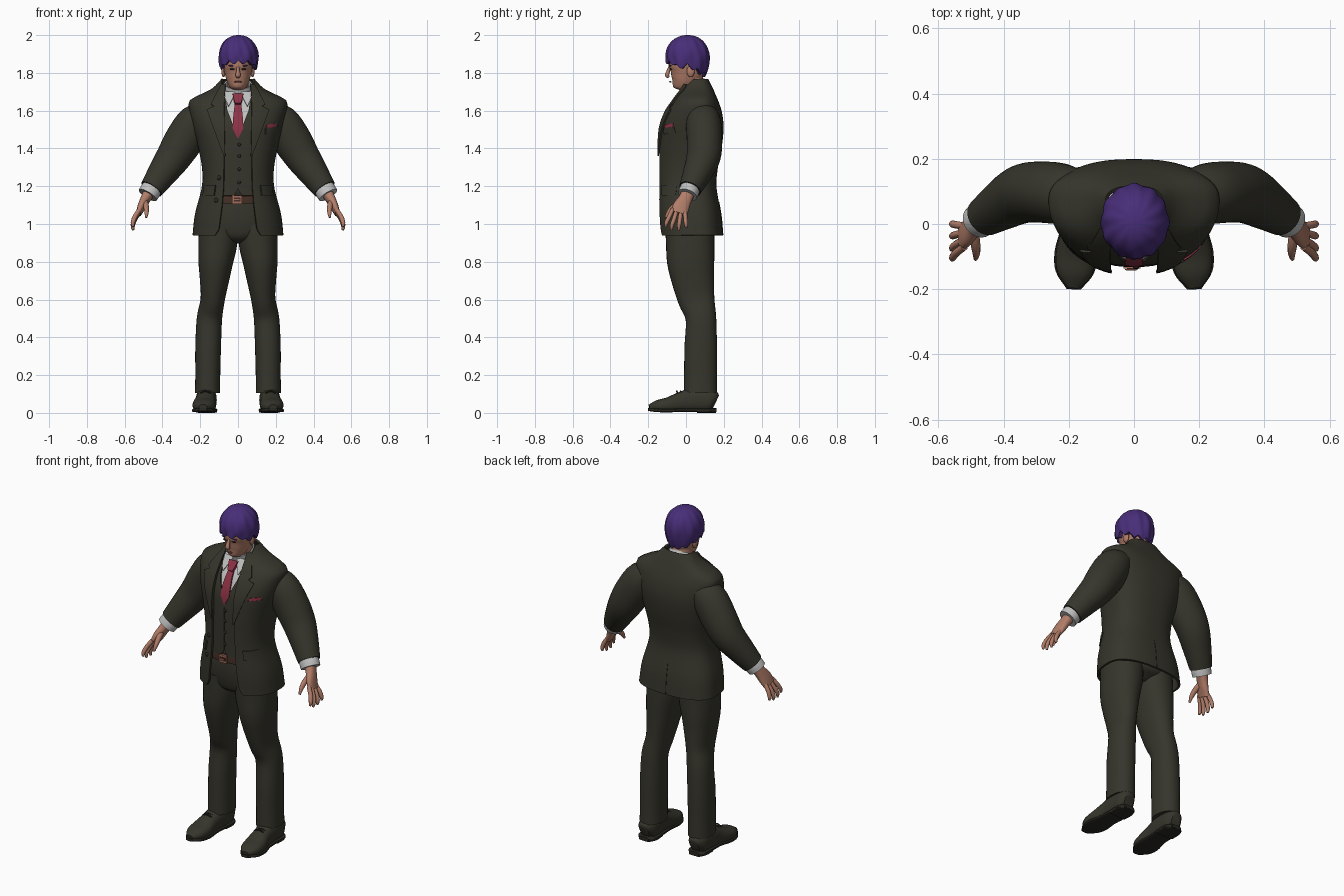
import bpy, bmesh, math
from mathutils import Vector

if "Cube" in bpy.data.objects:
    bpy.data.objects.remove(bpy.data.objects["Cube"])


def mat(name, r, g, b):
    m = bpy.data.materials.new(name)
    m.diffuse_color = (r, g, b, 1)
    m.use_nodes = True
    m.node_tree.nodes["Principled BSDF"].inputs["Base Color"].default_value = m.diffuse_color
    return m


SUIT = mat("dark_olive_suit", .037, .036, .025)
DARK = mat("dark_trim", .022, .021, .016)
HAIR = mat("purple_hair", .065, .027, .19)
SKIN = mat("skin", .44, .205, .14)
LIP = mat("lip", .27, .10, .08)
SHIRT = mat("pale_grey_shirt", .52, .53, .52)
TIE = mat("crimson_tie", .27, .032, .06)
BELT = mat("brown_belt", .06, .028, .02)
BUCKLE = mat("copper_buckle", .36, .15, .10)


def make(name, bm, m, mirror=False, thick=0):
    bmesh.ops.recalc_face_normals(bm, faces=bm.faces)
    me = bpy.data.meshes.new(name)
    bm.to_mesh(me)
    bm.free()
    me.materials.append(m)
    ob = bpy.data.objects.new(name, me)
    bpy.context.collection.objects.link(ob)
    if thick:
        s = ob.modifiers.new("thick", 'SOLIDIFY')
        s.thickness, s.offset = thick, 0
    if mirror:
        ob.modifiers.new("mirror", 'MIRROR').use_mirror_merge = False
    return ob


def skin_rows(bm, rows, closed, caps):
    vs = [[bm.verts.new(p) for p in r] for r in rows]
    n = len(vs[0])
    for a, b in zip(vs, vs[1:]):
        for i in range(n if closed else n - 1):
            j = (i + 1) % n
            bm.faces.new((a[i], a[j], b[j], b[i]))
    if caps:
        bm.faces.new(vs[0])
        bm.faces.new(vs[-1])


def sample(keys, rows, t):
    # smooth interpolation through table rows
    n = len(keys)
    t = min(max(t, keys[0]), keys[-1])
    i = 0
    while i < n - 2 and t > keys[i + 1]:
        i += 1

    def slope(k, c):
        a, b = max(k - 1, 0), min(k + 1, n - 1)
        return (rows[b][c] - rows[a][c]) / (keys[b] - keys[a])
    h = keys[i + 1] - keys[i]
    u = (t - keys[i]) / h
    return [rows[i][c] * (2*u**3 - 3*u*u + 1) + slope(i, c) * h * (u**3 - 2*u*u + u)
            + rows[i+1][c] * (3*u*u - 2*u**3) + slope(i+1, c) * h * (u**3 - u*u)
            for c in range(len(rows[0]))]


def lerp(table, z):
    for (z0, *a), (z1, *b) in zip(table, table[1:]):
        if z <= z1:
            u = max(0, (z - z0) / (z1 - z0))
            return [p + (q - p) * u for p, q in zip(a, b)]
    return list(table[-1][1:])


def spow(v, e):
    return math.copysign(abs(v) ** e, v)


def tube(name, pts, m, hint=(1, 0, 0), n=2.0, sides=24, step=4, mirror=False, floor=None, caps=True, thick=0):
    # pts: x, y, z, radius along hint, radius across
    keys = list(range(len(pts)))
    S = [sample(keys, pts, i / step) for i in range((len(pts) - 1) * step + 1)]
    rows = []
    for i, s in enumerate(S):
        t = (Vector(S[min(i + 1, len(S) - 1)][:3]) - Vector(S[max(i - 1, 0)][:3])).normalized()
        a = Vector(hint)
        a = (a - t * a.dot(t)).normalized()
        b = t.cross(a)
        row = []
        for k in range(sides):
            q = 2 * math.pi * k / sides
            p = Vector(s[:3]) + a * s[3] * spow(math.cos(q), 2/n) + b * s[4] * spow(math.sin(q), 2/n)
            if floor is not None:
                p.z = max(p.z, floor)
            row.append(p)
        rows.append(row)
    bm = bmesh.new()
    skin_rows(bm, rows, True, caps)
    return make(name, bm, m, mirror, thick)


# torso sections: z, half width, front y, back y
BODY = [(.94, .235, -.137, .19), (1.05, .222, -.142, .18), (1.2, .185, -.142, .155), (1.3, .185, -.142, .163),
        (1.42, .208, -.14, .185), (1.52, .235, -.13, .193), (1.6, .252, -.098, .182), (1.655, .248, -.06, .163),
        (1.685, .185, -.04, .15), (1.715, .13, -.02, .138), (1.765, .083, .005, .112)]
BZ = [r[0] for r in BODY]
N = 2.5


def section(z, inset=0):
    _, hx, yf, yb = sample(BZ, BODY, z)
    return hx - inset, yf + inset, yb - inset, yf + .6 * (yb - yf)


def shell(name, z0, z1, m, inset=0, gap=None, thick=0, rows=44, cols=72):
    # torso layer, with a front opening of half width gap(z)
    out = []
    for i in range(rows + 1):
        z = z0 + (z1 - z0) * i / rows
        hx, yf, yb, cy = section(z, inset)
        g = min(lerp(gap, z)[0], .97 * hx) if gap else 0
        a0 = math.asin((g / hx) ** (N / 2))
        row = []
        for k in range(cols + (1 if gap else 0)):
            a = a0 + (2 * math.pi - 2 * a0) * k / cols
            c = math.cos(a)
            d = cy - yf if c > 0 else yb - cy
            row.append((hx * spow(math.sin(a), 2/N), cy - d * spow(c, 2/N), z))
        out.append(row)
    bm = bmesh.new()
    skin_rows(bm, out, not gap, not gap)
    return make(name, bm, m, thick=thick)


def surf(x, z, off, back=False):
    hx, yf, yb, cy = section(z)
    f = max(0, 1 - min(1, abs(x) / hx) ** N) ** (1 / N)
    return cy + (yb - cy) * f + off if back else cy - (cy - yf) * f - off


def patch(name, table, m, off=.008, thick=.008, mirror=False, back=False, tilt=0, fine=5):
    # cloth piece draped over the torso; table: z, x0, x1 from low to high
    rows = []
    for (z0, *a), (z1, *b) in zip(table, table[1:]):
        for i in range(fine):
            u = i / fine
            rows.append((z0 + (z1 - z0) * u, a[0] + (b[0] - a[0]) * u, a[1] + (b[1] - a[1]) * u))
    rows.append(table[-1])
    grid = []
    for z, x0, x1 in rows:
        r = []
        for k in range(7):
            x = x0 + (x1 - x0) * k / 6
            zz = z + tilt * (x - x0)
            r.append((x, surf(x, zz, off, back), zz))
        grid.append(r)
    bm = bmesh.new()
    skin_rows(bm, grid, False, False)
    return make(name, bm, m, mirror, thick)


def ball(name, c, r, m, mirror=False, seg=16):
    bm = bmesh.new()
    bmesh.ops.create_uvsphere(bm, u_segments=seg, v_segments=seg // 2, radius=1)
    for v in bm.verts:
        v.co = Vector((c[i] + v.co[i] * r[i] for i in range(3)))
    return make(name, bm, m, mirror)


# jacket, waistcoat, shirt
shell("jacket", .94, 1.765, SUIT, 0,
      [(.94, .12), (.97, .10), (1.1, .083), (1.2, .075), (1.4, .072), (1.6, .075), (1.69, .075), (1.72, .085), (1.77, .085)], .012)
shell("waistcoat", 1.15, 1.67, SUIT, .014,
      [(1.15, .022), (1.18, .001), (1.46, .001), (1.6, .056), (1.68, .068)], .008)
shell("shirt", 1.3, 1.72, SHIRT, .022)
tube("shirt_collar", [(0, .055, 1.685, .078, .074), (0, .043, 1.715, .074, .07), (0, .031, 1.742, .07, .067)],
     SHIRT, caps=False, thick=.008, sides=32)
patch("collar_point", [(1.625, .048, .052), (1.66, .03, .066), (1.70, .012, .074)], SHIRT, -.008, .006, True)
patch("lapel", [(1.36, .068, .074), (1.45, .07, .108), (1.605, .073, .165), (1.622, .073, .128),
                (1.635, .073, .143), (1.69, .07, .115), (1.74, .065, .085)], SUIT, .012, .008, True)
patch("jacket_vent", [(.942, -.003, .003), (1.12, -.002, .002)], DARK, .006, .004, back=True)
patch("hip_pocket_flap", [(1.15, .125, .184), (1.205, .118, .176)], SUIT, .011, .01, True)
patch("breast_pocket", [(1.475, .145, .205), (1.508, .145, .205)], SUIT, .009, .008, tilt=.12)
patch("pocket_square", [(1.506, .15, .2), (1.526, .152, .203)], TIE, .008, .008, tilt=.12)

# tie
patch("tie_blade", [(1.455, -.002, .002), (1.505, -.028, .028), (1.57, -.025, .025), (1.66, -.014, .014)], TIE, -.011, .009)
patch("tie_knot", [(1.635, -.015, .015), (1.655, -.022, .022), (1.685, -.028, .028)], TIE, -.003, .018)

# buttons
for i, z in enumerate((1.22, 1.29, 1.36, 1.42)):
    ball("waistcoat_button_%d" % i, (.006, surf(0, z, -.008), z), (.009, .005, .009), DARK)
for i, (x, z) in enumerate(((.1, 1.245), (.115, 1.125))):
    ball("jacket_button_%d" % i, (-x, surf(x, z, .007), z), (.012, .006, .012), DARK)

# belt and buckle
shell("belt", 1.112, 1.146, BELT, .018, thick=.01, rows=2)
patch("buckle", [(1.106, -.032, .02), (1.152, -.032, .02)], BUCKLE, -.009, .008)
patch("buckle_centre", [(1.118, -.022, .012), (1.14, -.022, .012)], BELT, -.004, .004)
patch("buckle_prong", [(1.126, -.028, .008), (1.132, -.028, .008)], BUCKLE, -.002, .004)

# trousers
tube("trouser_hips", [(0, .03, .905, .04, .06), (0, .026, .935, .12, .115), (0, .023, .98, .195, .13),
                      (0, .018, 1.06, .195, .135), (0, .012, 1.16, .165, .125)], SUIT, n=2.3, sides=40)
tube("trouser_leg", [(.103, .02, 1.0, .102, .13), (.107, .022, .9, .103, .128), (.118, .025, .8, .092, .125),
                     (.125, .037, .7, .077, .112), (.134, .055, .6, .064, .097), (.151, .079, .5, .067, .081),
                     (.158, .078, .35, .068, .086), (.16, .077, .2, .066, .087), (.161, .077, .105, .067, .088)],
     SUIT, n=2.2, sides=32, mirror=True)

# shoes
tube("shoe", [(.167, .157, .055, .03, .04), (.167, .13, .065, .052, .06), (.168, .05, .068, .055, .066),
              (.172, -.02, .058, .053, .056), (.178, -.09, .042, .062, .042), (.182, -.15, .036, .054, .032),
              (.185, -.194, .028, .022, .016)], SUIT, n=2.4, mirror=True, floor=.014)
tube("sole", [(.167, .162, .015, .03, .01), (.167, .13, .015, .056, .01), (.168, .05, .015, .056, .01),
              (.172, -.02, .015, .055, .01), (.178, -.09, .013, .066, .01), (.182, -.15, .014, .058, .01),
              (.185, -.2, .018, .022, .008)], DARK, n=4, mirror=True)
tube("heel", [(.167, .16, .009, .035, .009), (.167, .12, .009, .055, .009), (.168, .06, .009, .055, .009)],
     DARK, n=5, mirror=True)
for i, y in enumerate((-.045, -.025, -.005)):
    tube("shoe_lace_%d" % i, [(.145, y, .106, .004, .004), (.174, y - .004, .115, .004, .004), (.2, y, .106, .004, .004)],
         DARK, hint=(0, 1, 0), sides=8, mirror=True)

# sleeves and shirt cuffs
tube("sleeve", [(.15, .09, 1.585, .06, .07), (.22, .093, 1.54, .098, .092), (.285, .098, 1.445, .103, .094),
                (.342, .092, 1.353, .093, .09), (.403, .058, 1.265, .078, .076), (.458, .022, 1.185, .063, .06)],
     SUIT, sides=32, mirror=True)
tube("shirt_cuff", [(.44, .032, 1.21, .05, .05), (.462, .018, 1.178, .056, .053), (.478, .008, 1.153, .055, .052)],
     SHIRT, mirror=True)

# hands
tube("palm", [(.468, .014, 1.17, .032, .035), (.49, -.004, 1.132, .026, .036), (.511, -.026, 1.09, .021, .044),
              (.527, -.038, 1.055, .015, .042)], SKIN, mirror=True, n=2.3)
for i, (y0, y1, z0, z1) in enumerate(((-.07, -.108, 1.066, .986), (-.049, -.077, 1.06, .968),
                                      (-.027, -.038, 1.056, .967), (-.006, .001, 1.055, .98))):
    ym, zm = (y0 + y1) / 2, (z0 + z1) / 2
    tube("finger_%d" % i, [(.521, y0, z0 + .012, .012, .011), (.546, ym, zm + .012, .0125, .0115),
                           (.557, y1 * .8 + ym * .2, zm - .02, .011, .0105), (.555, y1, z1, .006, .006)],
         SKIN, sides=12, mirror=True)
tube("thumb", [(.494, -.012, 1.125, .016, .018), (.487, -.058, 1.095, .015, .017), (.484, -.088, 1.066, .012, .013),
               (.486, -.108, 1.035, .006, .006)], SKIN, sides=12, mirror=True)

# head
tube("neck", [(0, .052, 1.66, .06, .06), (0, .04, 1.72, .057, .058), (0, .03, 1.79, .056, .058)], SKIN)
tube("head", [(0, -.04, 1.712, .015, .02), (0, -.036, 1.722, .036, .04), (0, -.018, 1.752, .056, .066),
              (0, .002, 1.80, .071, .092), (0, .008, 1.85, .081, .1), (0, .012, 1.9, .085, .1),
              (0, .01, 1.95, .065, .08), (0, .01, 1.98, .02, .02)], SKIN, sides=32, n=2.1)
tube("nose", [(0, -.082, 1.84, .006, .007), (0, -.093, 1.812, .009, .009), (0, -.1, 1.788, .014, .011),
              (0, -.09, 1.777, .009, .006)], SKIN, sides=12)
ball("ear", (.077, .025, 1.808), (.011, .021, .031), SKIN, True)
ball("eye", (.03, -.08, 1.82), (.013, .005, .005), DARK, True)
ball("eyebrow", (.033, -.082, 1.838), (.019, .006, .004), HAIR, True)
ball("mouth", (0, -.083, 1.753), (.021, .006, .005), LIP)


# hair: domed cap with wavy locks and a jagged fringe
def hair_row(v, squeeze=1.0, cols=108):
    row = []
    for k in range(cols):
        a = 2 * math.pi * k / cols
        c = math.cos(a)
        zig = abs((k / 9.0) % 1 - .5) * 2
        low = 1.838 + (.018 if c > 0 else .052) * c + .022 * (zig - .5)
        low -= .018 * math.exp(-((abs(math.atan2(math.sin(a), c)) - 1.15) / .2) ** 2)
        top_a = v * math.pi / 2
        if v < .3:
            u = v / .3
            z = low + (1.885 - low) * u
            f = 1 - .16 * ((1.885 - z) / .1) ** 2
        else:
            top_a = (v - .3) / .7 * math.pi / 2
            z, f = 1.885 + .115 * math.sin(top_a), math.cos(top_a) ** .9 if v < 1 else .004
        f *= squeeze * (1 + .02 * math.sin(12 * a + 5 * v) + .012 * math.sin(7 * a - 8 * v))
        row.append((.003 + .104 * f * math.sin(a), .008 - .115 * f * c, z))
    return row


bm = bmesh.new()
skin_rows(bm, [hair_row(0, .72)] + [hair_row(i / 24) for i in range(25)], True, True)
make("hair", bm, HAIR)

# bake modifiers, then smooth with crisp edges
bpy.ops.object.select_all(action='SELECT')
bpy.context.view_layer.objects.active = bpy.context.scene.objects["jacket"]
bpy.ops.object.convert(target='MESH')
bpy.ops.object.shade_smooth_by_angle(angle=math.radians(40))
